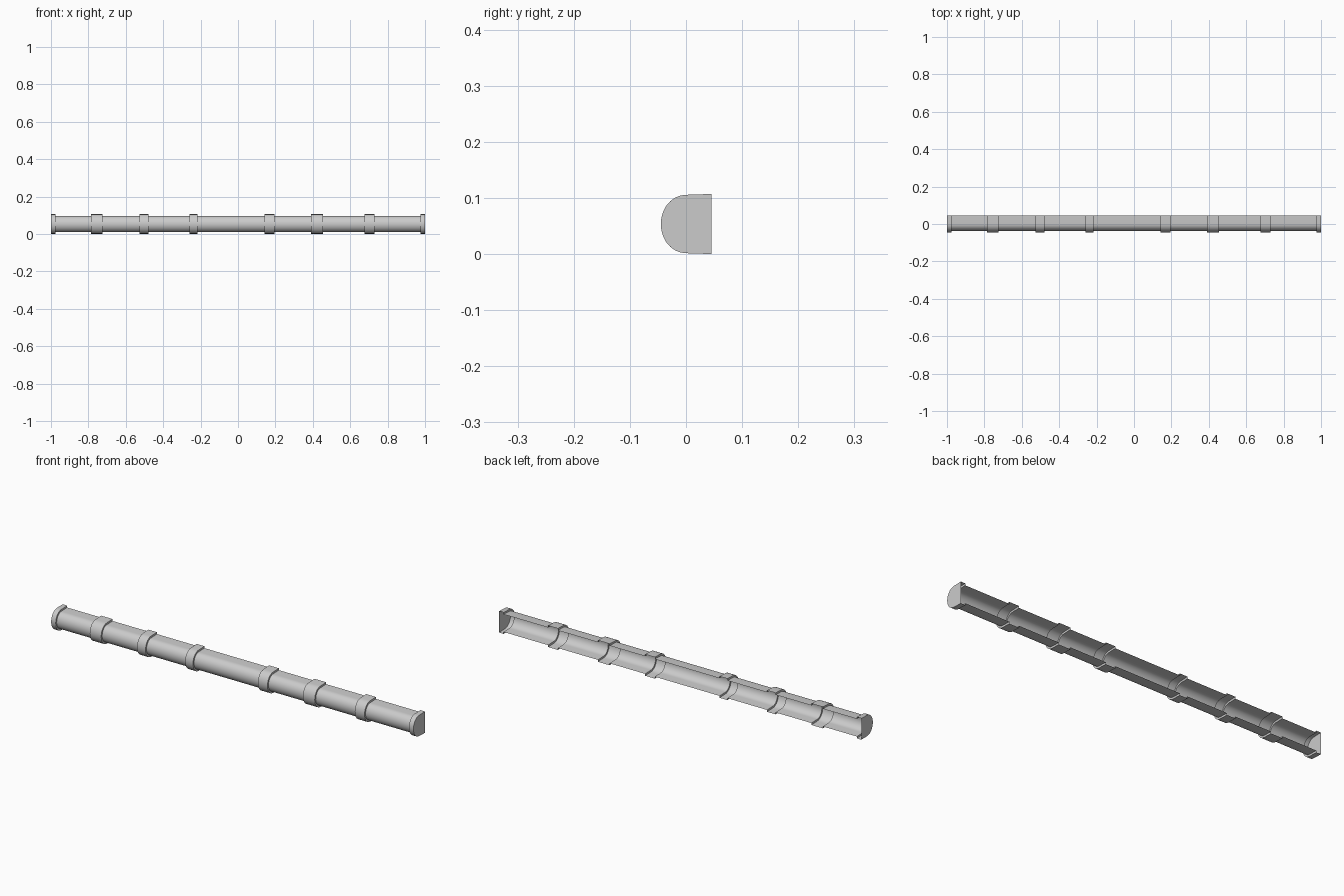
import bpy, bmesh, math

if "Cube" in bpy.data.objects:
    bpy.data.objects.remove(bpy.data.objects["Cube"])

BACK_Y, MID_Z, SEGMENTS = 0.045, 0.0535, 14
# start and end of each raised collar, including the two end collars
COLLARS = [(-1.0, -0.975), (-0.787, -0.724), (-0.526, -0.479), (-0.26, -0.217),
           (0.141, 0.194), (0.39, 0.455), (0.676, 0.73), (0.975, 1.0)]
PIPE = (0.037, 0.0425, 0.044)      # front depth, half height, half height at back edge
COLLAR = (0.045, 0.0520, 0.0535)


def profile(depth, half, back_half):
    """U-shaped section, open at the back: flange, half round, flange."""
    arc = [(-depth * math.sin(math.pi * i / SEGMENTS),
            MID_Z + half * math.cos(math.pi * i / SEGMENTS))
           for i in range(SEGMENTS + 1)]
    return [(BACK_Y, MID_Z + back_half)] + arc + [(BACK_Y, MID_Z - back_half)]


# Stepped sheet: each collar rises straight out of the thinner pipe
bm = bmesh.new()
stations = []
for x0, x1 in COLLARS:
    if x0 > -1:
        stations.append((x0, PIPE))
    stations += [(x0, COLLAR), (x1, COLLAR)]
    if x1 < 1:
        stations.append((x1, PIPE))
rings = [[bm.verts.new((x, y, z)) for y, z in profile(*size)] for x, size in stations]
for a, b in zip(rings, rings[1:]):
    for i in range(len(a) - 1):
        bm.faces.new((a[i], a[i + 1], b[i + 1], b[i]))

# Flat plates closing both ends
bm.faces.new(list(reversed(rings[0])))
bm.faces.new(rings[-1])
mesh = bpy.data.meshes.new("half_round_pipe")
bm.to_mesh(mesh)
bm.free()

pipe = bpy.data.objects.new("half_round_pipe", mesh)
bpy.context.collection.objects.link(pipe)
bpy.context.view_layer.objects.active = pipe
pipe.select_set(True)
bpy.ops.object.shade_smooth_by_angle(angle=math.radians(30))
